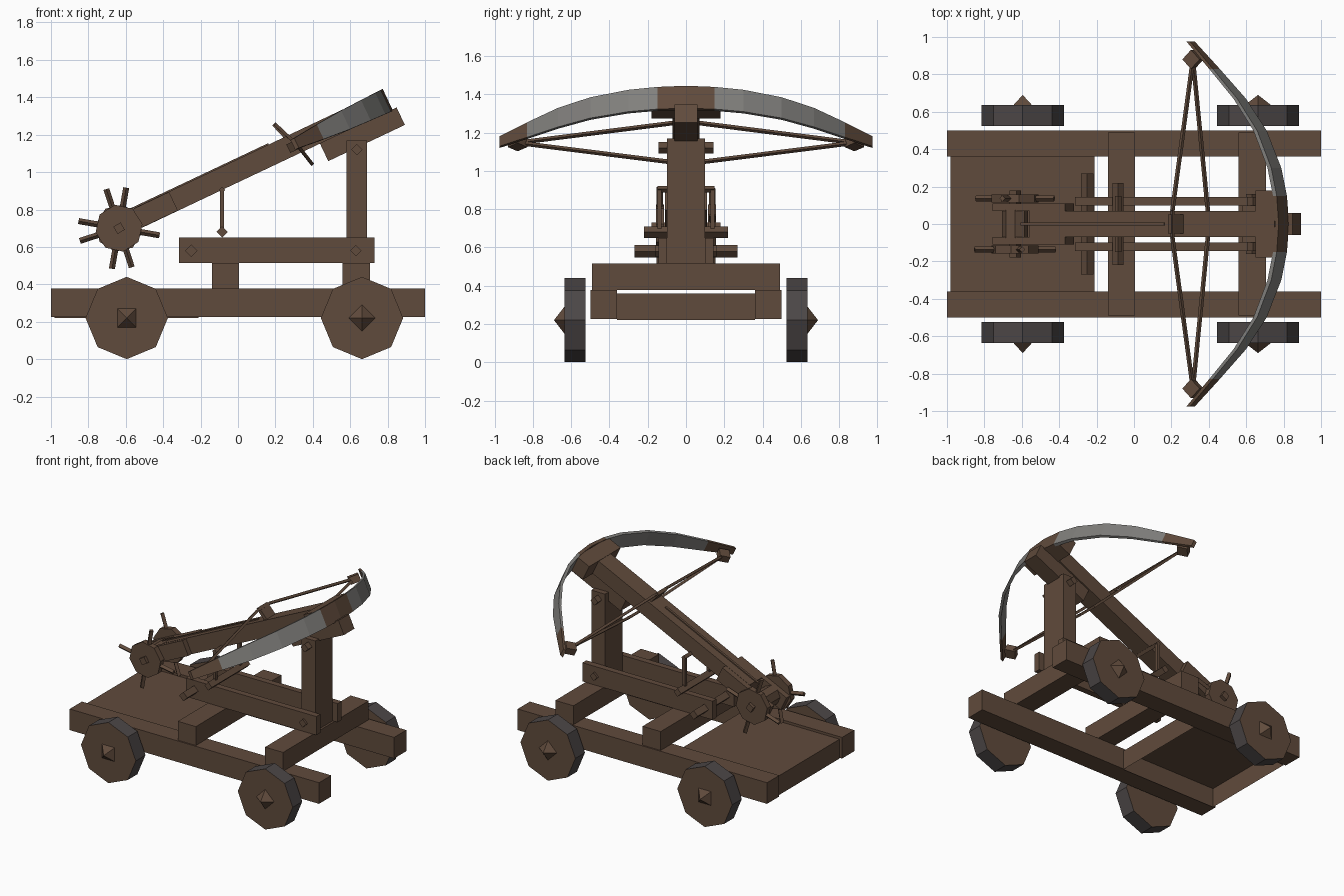
import bpy, bmesh
from math import radians, cos, sin, pi
from mathutils import Matrix, Vector

if "Cube" in bpy.data.objects:
    bpy.data.objects.remove(bpy.data.objects["Cube"])


def mat(name, rgb):
    m = bpy.data.materials.new(name)
    m.diffuse_color = (*rgb, 1)
    m.use_nodes = True
    m.node_tree.nodes["Principled BSDF"].inputs["Base Color"].default_value = m.diffuse_color
    return m


WOOD = mat("brown wood", (0.118, 0.070, 0.045))
IRON = mat("grey iron", (0.22, 0.215, 0.205))
RIM = mat("dark rim", (0.072, 0.062, 0.062))

# tilted frame of the stock: local x runs up along it
TILT = Matrix.Translation((-0.535, 0, 0.7545)) @ Matrix.Rotation(radians(-25.3), 4, 'Y')


def finish(bm, name, mats, matrix=Matrix()):
    bm.transform(matrix)
    bmesh.ops.recalc_face_normals(bm, faces=bm.faces)
    me = bpy.data.meshes.new(name)
    bm.to_mesh(me)
    bm.free()
    for m in mats:
        me.materials.append(m)
    ob = bpy.data.objects.new(name, me)
    bpy.context.collection.objects.link(ob)
    return ob


def box(name, x, y, z, matrix=Matrix()):
    bm = bmesh.new()
    bmesh.ops.create_cube(bm, size=1)
    for v in bm.verts:
        v.co = [r[0] if c < 0 else r[1] for r, c in zip((x, y, z), v.co)]
    return finish(bm, name, [WOOD], matrix)


def pair(name, x, y, z, matrix=Matrix()):
    box(name + "_front", x, (-y[1], -y[0]), z, matrix)
    box(name + "_back", x, y, z, matrix)


def prism(name, x, z, y0, y1, r, sides=4, spin=0, r2=None, rim=False):
    """Prism or pyramid along the y axis, corner pointing along x at spin 0."""
    bm = bmesh.new()
    bmesh.ops.create_cone(bm, cap_ends=True, segments=sides, radius1=r,
                          radius2=r if r2 is None else r2, depth=abs(y1 - y0))
    if rim:
        for f in bm.faces:
            f.material_index = int(abs(f.normal.z) < 0.5)
    turn = Matrix.Rotation(-pi / 2 if y1 > y0 else pi / 2, 4, 'X')
    m = Matrix.Translation((x, (y0 + y1) / 2, z)) @ turn @ Matrix.Rotation(spin, 4, 'Z')
    return finish(bm, name, [WOOD, RIM] if rim else [WOOD], m)


def rod(name, p, q, r, sides=4):
    p, q = Vector(p), Vector(q)
    bm = bmesh.new()
    bmesh.ops.create_cone(bm, cap_ends=True, segments=sides, radius1=r, radius2=r,
                          depth=(q - p).length)
    m = Matrix.Translation((p + q) / 2) @ (q - p).to_track_quat('Z', 'Y').to_matrix().to_4x4()
    return finish(bm, name, [WOOD], m)


# carriage: rails, deck with open underside, cross beams
pair("side_rail", (-1, 1), (0.36, 0.50), (0.225, 0.378))
deck = box("rear_deck", (-0.98, -0.21), (-0.36, 0.36), (0.22, 0.36))
bm = bmesh.new()
bm.from_mesh(deck.data)
bmesh.ops.delete(bm, geom=[f for f in bm.faces if f.normal.z < -0.5], context='FACES')
bm.to_mesh(deck.data)
bm.free()
box("rear_cross_beam", (-0.14, 0.005), (-0.49, 0.49), (0.378, 0.515))
box("front_cross_beam", (0.56, 0.705), (-0.49, 0.49), (0.378, 0.515))

# wheels with pyramid hubs
for x, spin, pos in ((-0.595, pi / 4, "rear"), (0.663, 0, "front")):
    for s, side in ((-1, "near"), (1, "far")):
        prism(f"{pos}_{side}_wheel", x, 0.22, s * 0.525, s * 0.635, 0.22, 8, rim=True)
        prism(f"{pos}_{side}_hub", x, 0.22, s * 0.635, s * 0.69, 0.071, 4, spin, 0)

# upright post, side beams and their bolts
box("post", (0.58, 0.69), (-0.1, 0.1), (0.51, 1.17))
pair("side_beam", (-0.315, 0.73), (0.10, 0.145), (0.515, 0.65))
prism("post_bolt", 0.635, 1.12, -0.145, 0.145, 0.03)
prism("front_beam_bolt", 0.63, 0.58, -0.16, 0.16, 0.03)
prism("rear_beam_bolt", -0.25, 0.58, -0.27, 0.27, 0.033)

# props carrying the stock
prism("prop_lower_bar", -0.085, 0.68, -0.22, 0.22, 0.03)
prism("prop_upper_bar", -0.085, 0.905, -0.15, 0.15, 0.017)
pair("prop", (-0.096, -0.074), (0.128, 0.15), (0.68, 0.91))

# stock, lower block, cheeks and bow bracket along the tilt
box("stock", (0, 1.45), (-0.07, 0.07), (-0.0565, 0.0565), TILT)
box("lower_block", (1.05, 1.503), (-0.06, 0.06), (-0.16, -0.0565), TILT)
pair("winch_cheek", (-0.22, 0.21), (0.07, 0.11), (-0.055, 0.055), TILT)
box("bow_bracket", (1.34, 1.45), (-0.18, 0.18), (-0.06, 0.06), TILT)
box("draw_rope", (-0.05, 0.8), (-0.008, 0.008), (0.0565, 0.064), TILT)

# winch: drum, axle, spoked hand wheels
WX, WZ = -0.636, 0.70
prism("winch_drum", WX, WZ, -0.075, 0.075, 0.07, 8)
prism("winch_axle", WX, WZ, -0.18, 0.18, 0.032, 4, radians(15))
for s, start, side in ((-1, 80, "front"), (1, 108, "back")):
    prism(f"{side}_hand_wheel", WX, WZ, s * 0.115, s * 0.157, 0.127, 8, radians(10))
    for k in range(4):
        a = radians(start + 90 * k)
        rod(f"{side}_spoke_{k + 1}", (WX + 0.1 * cos(a), s * 0.137, WZ + 0.1 * sin(a)),
            (WX + 0.22 * cos(a), s * 0.137, WZ + 0.22 * sin(a)), 0.016)

# bow: tapering curved band; stations are (y, setback, half height)
half = [(0, 0, .065), (.15, -.012, .064), (.3, -.045, .063), (.5, -.13, .06),
        (.67, -.25, .055), (.83, -.40, .043), (.975, -.54, .029)]
stations = [(-y, d, h) for y, d, h in half[:0:-1]] + half
bm = bmesh.new()
rings = []
for y, d, h in stations:
    rings.append([bm.verts.new((1.467 + d + t, y, n))
                  for t, n in ((-.011, -h), (.011, -h), (.011, h), (-.011, h))])
for a, b in zip(rings, rings[1:]):
    for i in range(4):
        f = bm.faces.new((a[i], a[i - 1], b[i - 1], b[i]))
        f.material_index = int(0.15 < abs(f.calc_center_median().y) < 0.83)
bm.faces.new(rings[0])
bm.faces.new(rings[-1])
finish(bm, "bow", [WOOD, IRON], TILT)

# strings above and below the stock, tip blocks and the pouch
for x, z, level in ((0.205, 1.25, "upper"), (0.395, 1.045, "lower")):
    for s, side in ((-1, "front"), (1, "back")):
        rod(f"{level}_string_{side}", (0.315, s * 0.88, 1.147), (x, s * 0.07, z), 0.012)
    rod(f"{level}_string_middle", (x, -0.07, z), (x, 0.07, z), 0.012)
for s, side in ((-1, "front"), (1, "back")):
    m = Matrix.Translation((0.315, s * 0.88, 1.147)) @ TILT.to_3x3().to_4x4() @ Matrix.Rotation(pi / 4, 4, 'Z')
    box(f"tip_block_{side}", (-0.036, 0.036), (-0.036, 0.036), (-0.025, 0.025), m)
m = Matrix.Translation((0.222, 0, 1.225)) @ Matrix.Rotation(radians(47), 4, 'Y')
box("pouch", (-0.045, 0.06), (-0.05, 0.05), (-0.012, 0.012), m)
